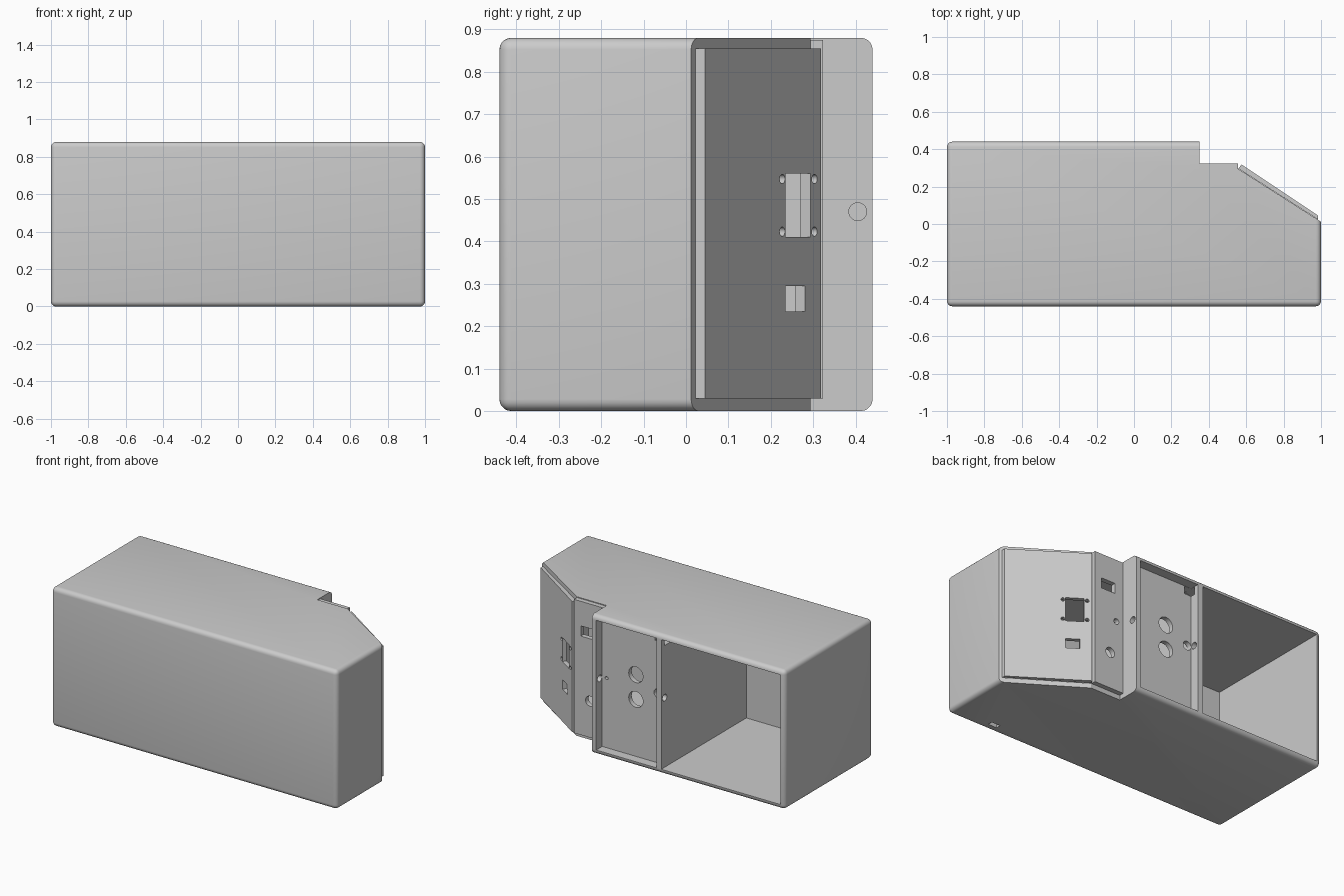
import bpy, bmesh, math
from mathutils import Vector

if "Cube" in bpy.data.objects:
    bpy.data.objects.remove(bpy.data.objects["Cube"], do_unlink=True)

H, WALL = 0.88, 0.03

grey = bpy.data.materials.new("plain_grey")
grey.use_nodes = True
COLOUR = (0.6, 0.6, 0.6, 1)
grey.diffuse_color = COLOUR
grey.node_tree.nodes["Principled BSDF"].inputs["Base Color"].default_value = COLOUR


def make(name, bm):
    bmesh.ops.recalc_face_normals(bm, faces=bm.faces)
    mesh = bpy.data.meshes.new(name)
    bm.to_mesh(mesh)
    bm.free()
    mesh.materials.append(grey)
    ob = bpy.data.objects.new(name, mesh)
    bpy.context.collection.objects.link(ob)
    return ob


def prism(name, points, z0, z1):
    """Plan outline extruded upwards."""
    bm = bmesh.new()
    face = bm.faces.new([bm.verts.new((x, y, z0)) for x, y in points])
    top = bmesh.ops.extrude_face_region(bm, geom=[face])["geom"]
    bmesh.ops.translate(bm, vec=(0, 0, z1 - z0),
                        verts=[v for v in top if isinstance(v, bmesh.types.BMVert)])
    return make(name, bm)


def box(name, x0, x1, y0, y1, z0, z1):
    return prism(name, [(x0, y0), (x1, y0), (x1, y1), (x0, y1)], z0, z1)


def rod(centre, axis, radius, length):
    bm = bmesh.new()
    bmesh.ops.create_cone(bm, cap_ends=True, segments=32, radius1=radius,
                          radius2=radius, depth=length)
    ob = make("hole_cutter", bm)
    rot = Vector(axis).to_track_quat('Z', 'Y').to_matrix().to_4x4()
    rot.translation = centre
    ob.data.transform(rot)
    return ob


def activate(ob):
    bpy.ops.object.select_all(action='DESELECT')
    ob.select_set(True)
    bpy.context.view_layer.objects.active = ob


def cut(target, *cutters):
    for cutter in cutters:
        cutter.hide_render = True
        mod = target.modifiers.new("cut", 'BOOLEAN')
        mod.operation = 'DIFFERENCE'
        mod.solver = 'EXACT'
        mod.object = cutter
        activate(target)
        bpy.ops.object.modifier_apply(modifier=mod.name)
        bpy.data.objects.remove(cutter, do_unlink=True)


# Rounded block
case = box("case", -1, 1, -0.44, 0.44, 0, H)
bevel = case.modifiers.new("round", 'BEVEL')
bevel.width = 0.028
bevel.segments = 5
activate(case)
bpy.ops.object.modifier_apply(modifier=bevel.name)

# Stepped and slanted rear corner, then the hollow compartments
cut(case,
    prism("corner_cutter", [(0.35, 0.6), (0.35, 0.293), (0.56, 0.293),
                            (1.0, 0.012), (1.2, -0.116), (1.2, 0.6)], -0.1, 1),
    box("open_bay", -1 + WALL, -0.135, -0.41, 0.6, WALL, H - WALL),
    prism("closed_bay", [(-0.1, -0.41), (0.97, -0.41), (0.97, 0.5), (0.352, 0.5),
                         (0.352, 0.29), (0.32, 0.29), (0.32, 0.35), (-0.1, 0.35)],
          WALL, H - WALL),
    box("panel_recess", -0.1, 0.32, 0.38, 0.6, WALL, H - WALL))

# Holes in the recessed panel, step wall, divider and floor
cut(case,
    rod((0.085, 0.37, 0.546), (0, 1, 0), 0.05, 0.12),
    rod((0.085, 0.37, 0.39), (0, 1, 0), 0.05, 0.12),
    rod((0.29, 0.37, 0.47), (0, 1, 0), 0.01, 0.1),
    rod((-0.07, 0.37, 0.47), (0, 1, 0), 0.028, 0.1),
    rod((0.335, 0.405, 0.47), (1, 0, 0), 0.021, 0.1),
    rod((-0.118, 0.405, 0.47), (1, 0, 0), 0.021, 0.1),
    box("cable_notch", -0.2, -0.05, 0.32, 0.41, 0.80, 0.849),
    box("floor_slot", 0.68, 0.74, -0.39, -0.36, -0.1, 0.1))

# Flat cover plate beside the step
flat = box("flat_cover", 0.35, 0.557, 0.292, 0.323, WALL, 0.875)
cut(flat,
    box("square_port", 0.41, 0.51, 0.2, 0.4, 0.655, 0.72),
    rod((0.40, 0.3, 0.477), (0, 1, 0), 0.018, 0.2),
    rod((0.445, 0.3, 0.26), (0, 1, 0), 0.032, 0.2))

# Slanted cover plate with ports and screw holes
slant = prism("slanted_cover", [(0.558, 0.296), (0.97, 0.033), (0.985, 0.022),
                                (0.985, 0.045), (0.575, 0.318)], WALL, 0.855)
along = Vector((0.44, -0.281, 0)).normalized()
normal = Vector((-along.y, along.x, 0))


def port(y0, y1, z0, z1):
    """Rectangular cutter square to the slanted plate."""
    a, b = [Vector((0.575 + (0.318 - y) * 1.5, y, 0)) for y in (y0, y1)]
    pts = [a - normal * 0.1, b - normal * 0.1, b + normal * 0.1, a + normal * 0.1]
    return prism("port_cutter", [p.xy for p in pts], z0, z1)


cut(slant, port(0.235, 0.293, 0.41, 0.56), port(0.235, 0.28, 0.235, 0.295))
for y in (0.227, 0.303):
    for z in (0.423, 0.547):
        cut(slant, rod((0.575 + (0.318 - y) * 1.5, y, z), normal, 0.011, 0.2))

# Smooth the rounded edges only
for ob in (case, flat, slant):
    activate(ob)
    bpy.ops.object.shade_smooth_by_angle(angle=math.radians(30))
